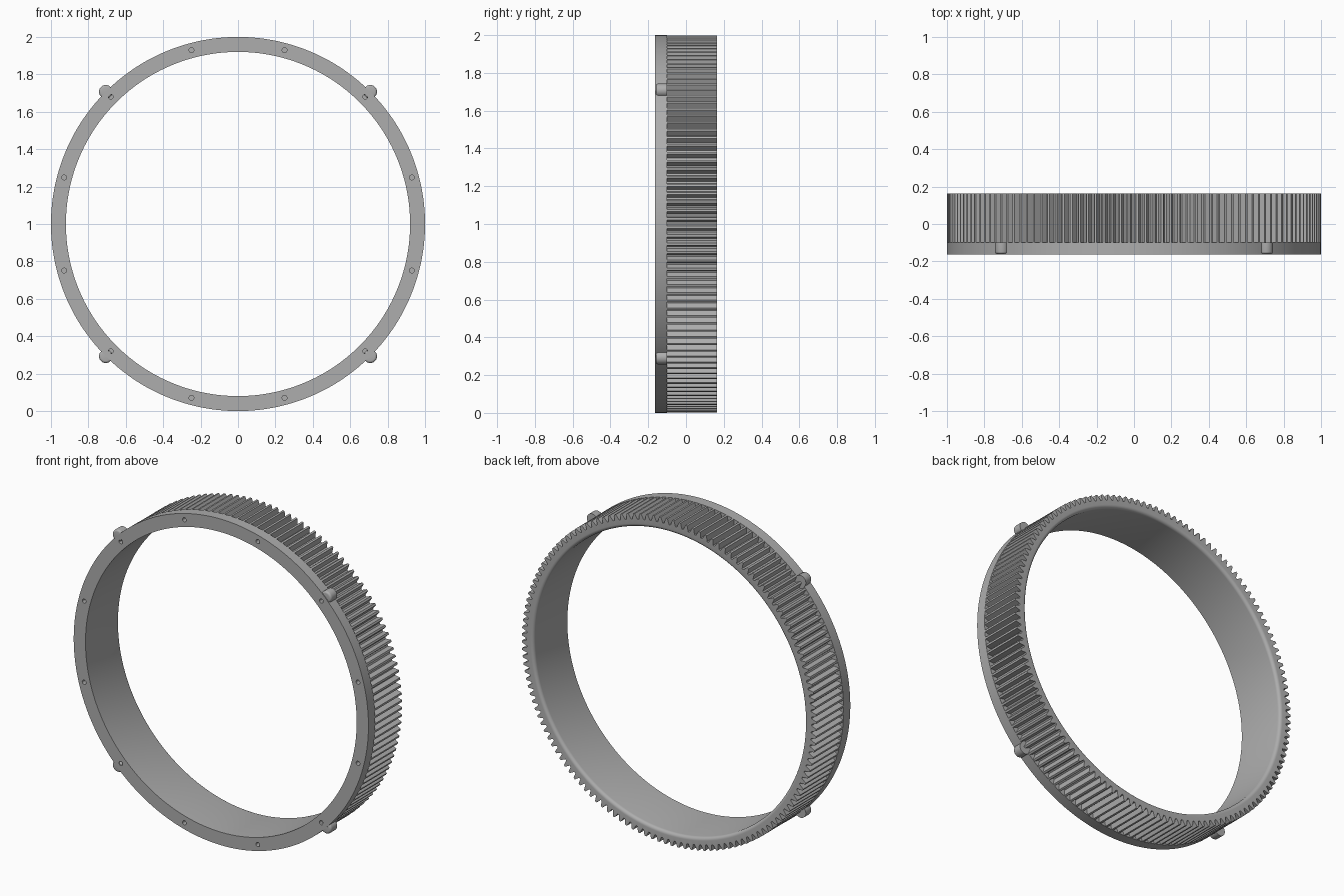
import bpy, bmesh
from math import sin, cos, tau, radians, pi
from mathutils import Matrix, Vector

cube = bpy.data.objects.get("Cube")
if cube:
    bpy.data.objects.remove(cube, do_unlink=True)

steel = bpy.data.materials.new("grey_steel")
steel.use_nodes = True
grey = (0.42, 0.42, 0.42, 1)
steel.diffuse_color = grey
steel.node_tree.nodes["Principled BSDF"].inputs["Base Color"].default_value = grey

TEETH = 140
INNER, OUTER, ROOT, TIP = 0.92, 1.0, 0.966, 0.999
FRONT, STEP, BACK = -0.164, -0.1, 0.164
FILLET = 0.02


def polar(r, a, y):
    return Vector((r * cos(a), y, 1 + r * sin(a)))


def add_object(name, bm):
    bmesh.ops.recalc_face_normals(bm, faces=bm.faces)
    mesh = bpy.data.meshes.new(name)
    bm.to_mesh(mesh)
    bm.free()
    mesh.materials.append(steel)
    obj = bpy.data.objects.new(name, mesh)
    bpy.context.collection.objects.link(obj)
    return obj


def smooth(obj, angle):
    bpy.ops.object.select_all(action="DESELECT")
    obj.select_set(True)
    bpy.context.view_layer.objects.active = obj
    bpy.ops.object.shade_smooth_by_angle(angle=radians(angle))


def lathe(bm, rings):
    """Join a closed loop of equal cross-sections."""
    rings = [[bm.verts.new(p) for p in ring] for ring in rings]
    for a, b in zip(rings, rings[1:] + rings[:1]):
        for i in range(len(a)):
            j = (i + 1) % len(a)
            bm.faces.new((a[i], a[j], b[j], b[i]))


# Ring: plain front flange, toothed rim, rounded inner back edge
fillet = [(INNER + FILLET * (1 - sin(t)), BACK - FILLET * (1 - cos(t)))
          for t in (k * pi / 10 for k in range(6))]
tooth = [(0, ROOT), (0.22, ROOT), (0.37, 0.985), (0.48, TIP), (0.74, TIP), (0.85, 0.985)]
sections = []
for n in range(TEETH):
    for part, rim in tooth:
        a = tau * (n + part) / TEETH
        profile = [(INNER, FRONT), (OUTER, FRONT), (OUTER, STEP),
                   (rim, STEP), (rim, BACK)] + fillet
        sections.append([polar(r, a, y) for r, y in profile])
bm = bmesh.new()
lathe(bm, sections)
ring = add_object("ring_gear", bm)

# Blind screw holes in the flange
bm = bmesh.new()
for k in range(12):
    place = Matrix.Translation(polar(0.962, radians(15 + 30 * k), FRONT)) @ Matrix.Rotation(pi / 2, 4, "X")
    bmesh.ops.create_cone(bm, cap_ends=True, segments=20, radius1=0.013,
                          radius2=0.013, depth=0.09, matrix=place)
cutter = add_object("screw_hole_cutter", bm)
cutter.hide_render = True
cutter.hide_viewport = True
cut = ring.modifiers.new("screw_holes", "BOOLEAN")
cut.object = cutter
cut.operation = "DIFFERENCE"
cut.solver = "EXACT"
bpy.context.view_layer.update()
cut_mesh = bpy.data.meshes.new_from_object(ring.evaluated_get(bpy.context.evaluated_depsgraph_get()))
ring.modifiers.clear()
ring.data = cut_mesh
bpy.data.objects.remove(cutter, do_unlink=True)
smooth(ring, 25)

# Four rounded locating lugs on the flange edge
for name, angle in (("upper_left", 45), ("upper_right", 135), ("lower_right", 225), ("lower_left", 315)):
    bm = bmesh.new()
    place = Matrix.Translation(polar(1.0, radians(angle), (FRONT + STEP) / 2 + 0.002)) @ Matrix.Rotation(pi / 2, 4, "X")
    bmesh.ops.create_cone(bm, cap_ends=True, segments=40, radius1=0.036,
                          radius2=0.036, depth=STEP - FRONT - 0.004, matrix=place)
    front_rim = [e for e in bm.edges if all(v.co.y < -0.15 for v in e.verts)]
    bmesh.ops.bevel(bm, geom=front_rim, offset=0.012, segments=4, profile=0.5, affect="EDGES")
    smooth(add_object(name + "_lug", bm), 35)
